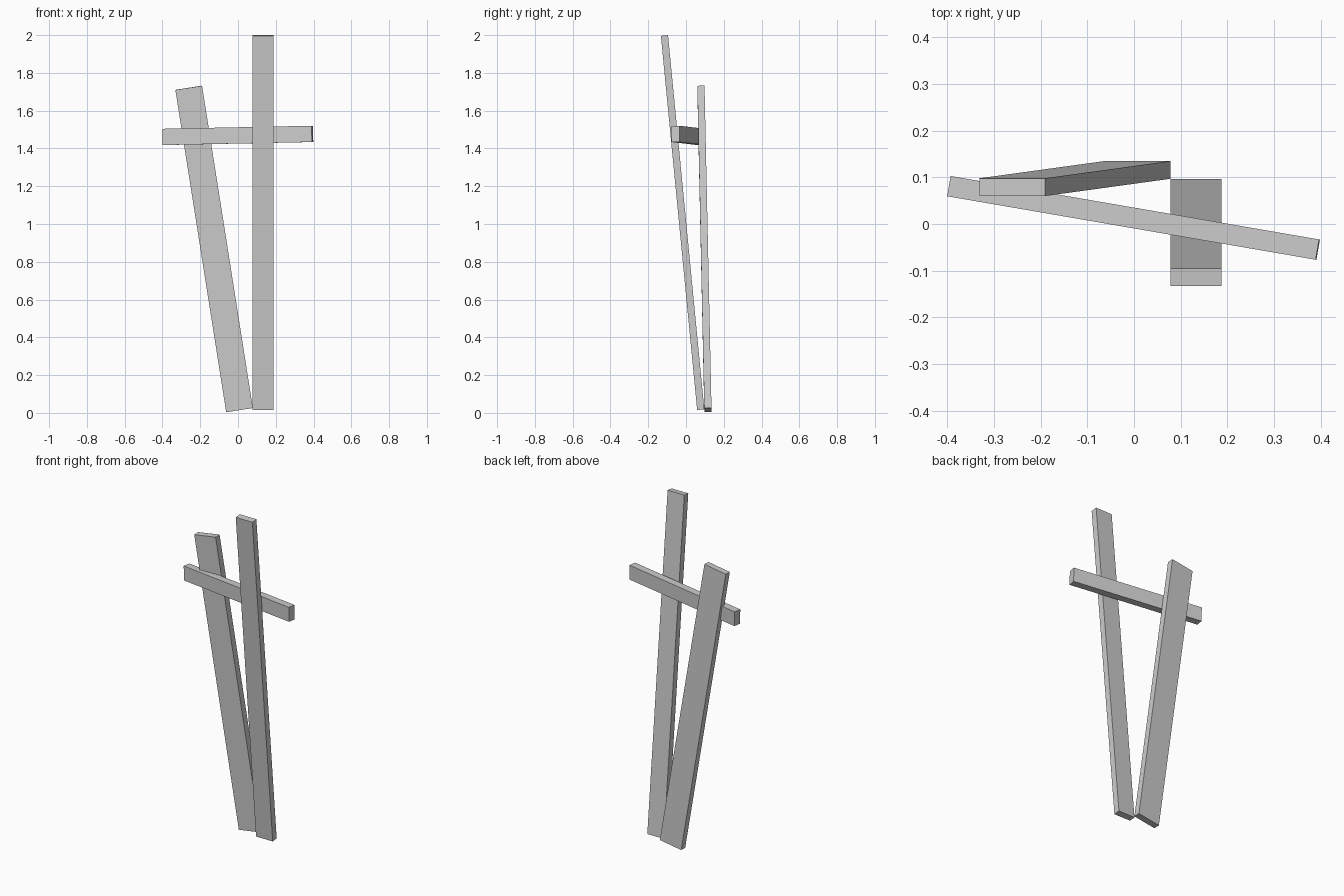
import bpy
from mathutils import Vector, Matrix

cube = bpy.data.objects.get("Cube")
if cube:
    bpy.data.objects.remove(cube, do_unlink=True)

# Single plain grey finish
grey = bpy.data.materials.new("plain_grey")
grey.use_nodes = True
colour = (0.6, 0.6, 0.6, 1.0)
grey.diffuse_color = colour
grey.node_tree.nodes["Principled BSDF"].inputs["Base Color"].default_value = colour


def plank(name, start, end, width, depth, depth_hint):
    """Rectangular board running between two end centres."""
    start, end = Vector(start), Vector(end)
    along = (end - start).normalized()
    across = Vector(depth_hint).cross(along).normalized()
    through = along.cross(across)
    bpy.ops.mesh.primitive_cube_add(size=1)
    board = bpy.context.object
    board.name = board.data.name = name
    frame = Matrix((across, through, along)).transposed().to_4x4()
    size = Matrix.Diagonal((width, depth, (end - start).length, 1))
    board.data.transform(Matrix.Translation((start + end) / 2) @ frame @ size)
    board.data.materials.append(grey)
    return board


# Tall board, tipping towards the front
plank("tall_board", (0.133, 0.078, 0.017), (0.133, -0.114, 1.998),
      0.11, 0.038, (0, 1, 0))

# Wide board, leaning sideways behind
plank("leaning_board", (0.008, 0.116, 0.015), (-0.261, 0.079, 1.721),
      0.143, 0.038, (0, 1, 0))

# Short crossbar joining the two
plank("crossbar", (-0.396, 0.081, 1.461), (0.394, -0.055, 1.477),
      0.086, 0.044, (0.17, 1, 0))
